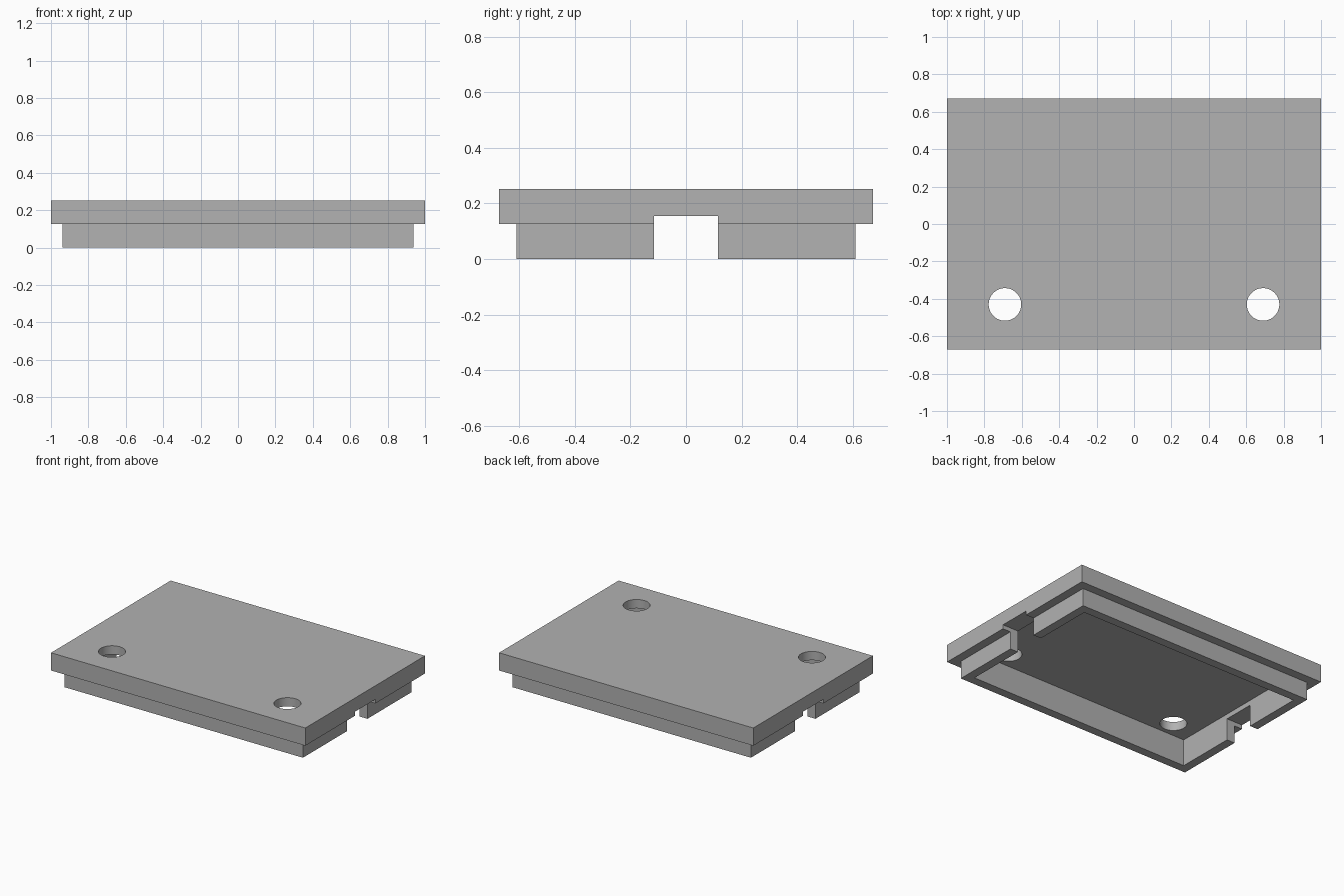
import bpy
import math

if "Cube" in bpy.data.objects:
    bpy.data.objects.remove(bpy.data.objects["Cube"], do_unlink=True)

TOP, LID_BOTTOM, CEILING = 0.252, 0.126, 0.19
LIP, WALL = 0.0625, 0.0625
HALF_X, HALF_Y = 1.0, 0.672

grey = bpy.data.materials.new("plain grey")
grey.use_nodes = True
grey.diffuse_color = (0.445, 0.445, 0.445, 1)
grey.node_tree.nodes["Principled BSDF"].inputs["Base Color"].default_value = grey.diffuse_color


def box(name, half_x, half_y, z0, z1):
    bpy.ops.mesh.primitive_cube_add(size=2, location=(0, 0, (z0 + z1) / 2))
    ob = bpy.context.object
    ob.name = name
    ob.scale = (half_x, half_y, (z1 - z0) / 2)
    bpy.ops.object.transform_apply(location=True, rotation=False, scale=True)
    ob.data.materials.append(grey)
    return ob


def combine(target, tool, operation):
    tool.hide_render = True
    mod = target.modifiers.new(tool.name, "BOOLEAN")
    mod.operation, mod.solver, mod.object = operation, "EXACT", tool
    bpy.context.view_layer.objects.active = target
    bpy.ops.object.modifier_apply(modifier=mod.name)
    bpy.data.objects.remove(tool, do_unlink=True)


# Lid plate with the narrower rim beneath it
cover = box("cover", HALF_X, HALF_Y, LID_BOTTOM, TOP)
rim_x, rim_y = HALF_X - LIP, HALF_Y - LIP
combine(cover, box("rim", rim_x, rim_y, 0, 0.16), "UNION")

# Hollow underside, and the cable slot through both ends
combine(cover, box("pocket", rim_x - WALL, rim_y - WALL, -0.1, CEILING), "DIFFERENCE")
combine(cover, box("end_slot", 1.1, 0.115, -0.2, 0.155), "DIFFERENCE")

# Pair of round holes near the front
for side in (-1, 1):
    bpy.ops.mesh.primitive_cylinder_add(vertices=64, radius=0.087, depth=1,
                                        location=(side * 0.69, -0.43, 0.2))
    hole = bpy.context.object
    hole.name = "hole_cutter"
    hole.data.materials.append(grey)
    combine(cover, hole, "DIFFERENCE")

bpy.ops.object.select_all(action="DESELECT")
cover.select_set(True)
bpy.context.view_layer.objects.active = cover
bpy.ops.object.shade_smooth_by_angle(angle=math.radians(30))
